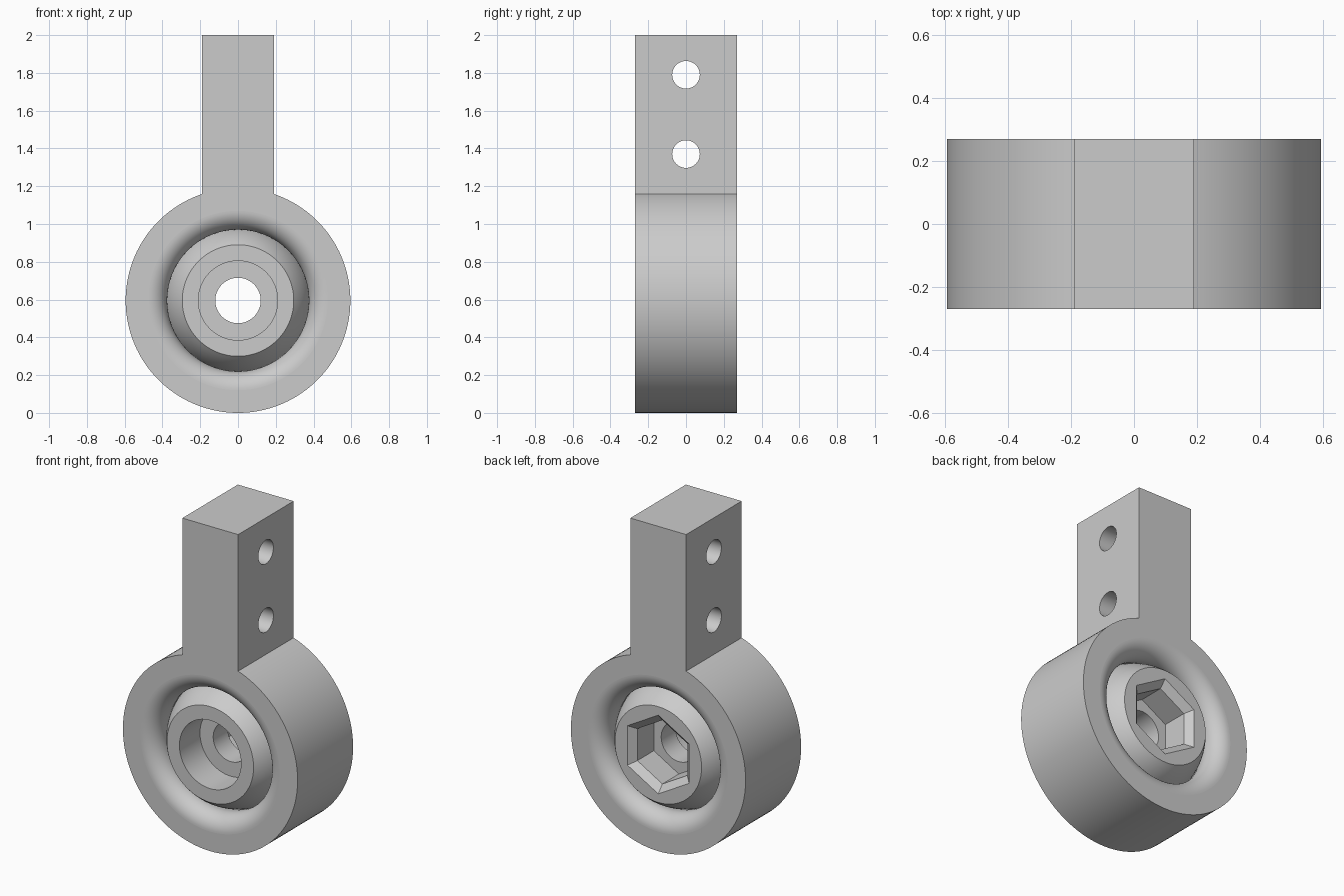
import bpy, bmesh, math
from mathutils import Vector

if "Cube" in bpy.data.objects:
    bpy.data.objects.remove(bpy.data.objects["Cube"], do_unlink=True)

CENTRE_Z = 0.595      # eye centre height, equal to its outer radius
HALF_Y = 0.27         # half thickness of housing and ball
SHANK_X = 0.19
BORE, FILLET, BALL = 0.375, 0.10, 0.40

steel = bpy.data.materials.new("light grey steel")
steel.use_nodes = True
steel.diffuse_color = (0.6, 0.6, 0.6, 1)
steel.node_tree.nodes["Principled BSDF"].inputs["Base Color"].default_value = (0.6, 0.6, 0.6, 1)


def finish(bm, name):
    bmesh.ops.recalc_face_normals(bm, faces=bm.faces[:])
    mesh = bpy.data.meshes.new(name)
    bm.to_mesh(mesh)
    bm.free()
    obj = bpy.data.objects.new(name, mesh)
    bpy.context.collection.objects.link(obj)
    obj.location.z = CENTRE_Z
    mesh.materials.append(steel)
    return obj


def lathe(name, profile, steps=96, closed=False):
    """Revolve (radius, y) points about the y axis."""
    bm = bmesh.new()
    verts = [bm.verts.new((0, y, r)) for r, y in profile]
    edges = [bm.edges.new(pair) for pair in zip(verts, verts[1:])]
    if closed:
        edges.append(bm.edges.new((verts[-1], verts[0])))
    bmesh.ops.spin(bm, geom=verts + edges, cent=(0, 0, 0), axis=(0, 1, 0),
                   angle=2 * math.pi, steps=steps)
    bmesh.ops.remove_doubles(bm, verts=bm.verts[:], dist=1e-5)
    return finish(bm, name)


def cut(target, cutters):
    """Subtract the cutters, bake the result and drop the cutters."""
    for cutter in cutters:
        cutter.hide_render = True
        mod = target.modifiers.new("cut", "BOOLEAN")
        mod.operation, mod.solver, mod.object = "DIFFERENCE", "EXACT", cutter
    graph = bpy.context.evaluated_depsgraph_get()
    graph.update()
    mesh = bpy.data.meshes.new_from_object(target.evaluated_get(graph))
    target.modifiers.clear()
    target.data = mesh
    for cutter in cutters:
        bpy.data.objects.remove(cutter, do_unlink=True)


def smooth(obj):
    bpy.ops.object.select_all(action="DESELECT")
    obj.select_set(True)
    bpy.context.view_layer.objects.active = obj
    bpy.ops.object.shade_smooth_by_angle(angle=math.radians(30))
    for face in obj.data.polygons:       # keep the end faces truly flat
        if abs(face.normal.y) > 0.9999:
            face.use_smooth = False


# Housing: round eye and square shank in one outline
bm = bmesh.new()
start = math.asin(SHANK_X / CENTRE_Z)
outline = [(SHANK_X, 2 - CENTRE_Z)]
for i in range(121):
    a = start + (2 * math.pi - 2 * start) * i / 120
    outline.append((CENTRE_Z * math.sin(a), CENTRE_Z * math.cos(a)))
outline.append((-SHANK_X, 2 - CENTRE_Z))
front = bm.faces.new([bm.verts.new((x, -HALF_Y, z)) for x, z in outline])
back = bmesh.ops.extrude_face_region(bm, geom=[front])["geom"]
for v in back:
    if isinstance(v, bmesh.types.BMVert):
        v.co.y = HALF_Y
housing = finish(bm, "housing")

# Bore cutter: rounded mouth on both ends around a spherical race
mouth = BORE + FILLET
lip = [(mouth - FILLET * math.sin(t), -HALF_Y + FILLET * (1 - math.cos(t)))
       for t in (math.pi / 2 * i / 16 for i in range(17))]
race_y = math.sqrt(BALL ** 2 - BORE ** 2)
race = [(math.sqrt((BALL + 0.002) ** 2 - y * y), y)
        for y in (-race_y + race_y * i / 8 for i in range(9))]
half = [(0, -0.35), (mouth, -0.35)] + lip + race
bore_cutter = lathe("bore_cutter", half + [(r, -y) for r, y in reversed(half[:-1])])

# Shank cross holes
cutters = [bore_cutter]
for z in (1.37, 1.79):
    bpy.ops.mesh.primitive_cylinder_add(vertices=48, radius=0.073, depth=0.6,
                                        location=(0, 0, z), rotation=(0, math.pi / 2, 0))
    cutters.append(bpy.context.object)
cut(housing, cutters)
smooth(housing)

# Ball: truncated sphere with a through hole and a round front counterbore
limit = math.acos(HALF_Y / BALL)
arc = []
for i in range(33):
    t = -(math.pi / 2 - limit) + (math.pi - 2 * limit) * i / 32
    arc.append((BALL * math.cos(t), BALL * math.sin(t)))
arc[0], arc[-1] = (arc[0][0], -HALF_Y), (arc[-1][0], HALF_Y)
ball = lathe("ball", [(0.12, -0.07), (0.21, -0.07), (0.21, -HALF_Y)] + arc + [(0.12, HALF_Y)],
             closed=True)

# Chamfered hexagonal pocket in the back of the ball
corner = 1 / math.cos(math.pi / 6)
pocket = lathe("hex_cutter", [(0, 0.07), (0.17 * corner, 0.07), (0.17 * corner, 0.23),
                              (0.23 * corner, 0.29), (0, 0.29)], steps=6)
cut(ball, [pocket])
smooth(ball)
